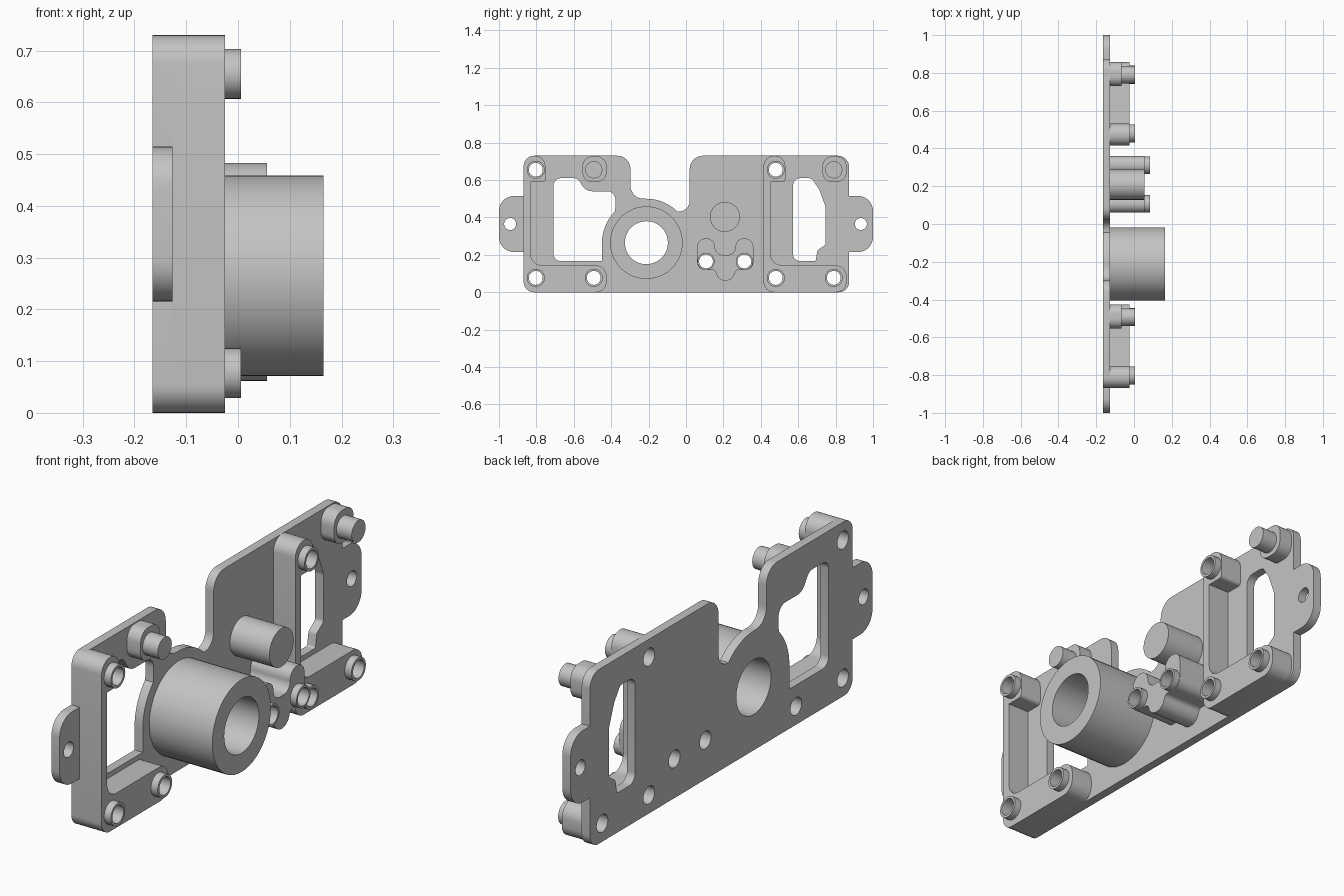
import bpy, bmesh, math
from mathutils import Vector, Matrix

cube = bpy.data.objects.get("Cube")
if cube:
    bpy.data.objects.remove(cube, do_unlink=True)

GREY = (0.55, 0.55, 0.55, 1)
metal = bpy.data.materials.new("plain grey")
metal.use_nodes = True
metal.diffuse_color = GREY
metal.node_tree.nodes["Principled BSDF"].inputs["Base Color"].default_value = GREY

# Depths along x
BACK, PLATE, PAD, RAIL, PIN, BLOCK, PEG, TUBE = -0.165, -0.127, -0.065, -0.025, 0.006, 0.056, 0.085, 0.165


def arc(c, r, a0, a1, n=16):
    """Points on an arc, angles in degrees."""
    angles = [math.radians(a0 + (a1 - a0) * i / n) for i in range(n + 1)]
    return [(c[0] + r * math.cos(a), c[1] + r * math.sin(a), 0) for a in angles]


def circle(c, r):
    return arc(c, r, 0, 360, 48)[:-1]


def fillet(corners, steps=8):
    """Round each (y, z, radius) corner of a closed outline."""
    out = []
    for i, (y, z, r) in enumerate(corners):
        p = Vector((y, z))
        if r == 0:
            out.append(p)
            continue
        a = (Vector(corners[i - 1][:2]) - p).normalized()
        b = (Vector(corners[(i + 1) % len(corners)][:2]) - p).normalized()
        half = a.angle(b) / 2
        centre = p + (a + b).normalized() * (r / math.sin(half))
        start = p + a * (r / math.tan(half)) - centre
        end = p + b * (r / math.tan(half)) - centre
        sweep = start.angle_signed(end)
        for k in range(steps + 1):
            t = -sweep * k / steps
            out.append(centre + Matrix.Rotation(t, 2) @ start)
    return out


def extrude(name, x0, x1, outline, holes=(), dy=0):
    """Solid from a filled outline with holes, extruded along x."""
    curve = bpy.data.curves.new(name, "CURVE")
    curve.dimensions = "2D"
    curve.fill_mode = "BOTH"
    curve.extrude = (x1 - x0) / 2
    for loop in [outline, *holes]:
        pts = fillet(loop)
        spline = curve.splines.new("POLY")
        spline.points.add(len(pts) - 1)
        for sp, p in zip(spline.points, pts):
            sp.co = (p[0], p[1], 0, 1)
        spline.use_cyclic_u = True
    temp = bpy.data.objects.new(name + " outline", curve)
    bpy.context.collection.objects.link(temp)
    graph = bpy.context.evaluated_depsgraph_get()
    mesh = bpy.data.meshes.new_from_object(temp.evaluated_get(graph))
    bpy.data.objects.remove(temp, do_unlink=True)
    bm = bmesh.new()
    bm.from_mesh(mesh)
    bmesh.ops.remove_doubles(bm, verts=bm.verts, dist=0.0001)
    for v in bm.verts:
        v.co = (v.co.z + (x0 + x1) / 2, v.co.x + dy, v.co.y)
    bmesh.ops.recalc_face_normals(bm, faces=bm.faces)
    bm.to_mesh(mesh)
    bm.free()
    mesh.materials.clear()
    mesh.materials.append(metal)
    obj = bpy.data.objects.new(name, mesh)
    bpy.context.collection.objects.link(obj)
    bpy.ops.object.select_all(action="DESELECT")
    obj.select_set(True)
    bpy.context.view_layer.objects.active = obj
    bpy.ops.object.shade_smooth_by_angle(angle=math.radians(30))
    return obj


HUB = (-0.212, 0.265)
SHIFT = 1.283          # the second rail repeats the first
HOLE, RING = 0.037, 0.048
rail_pins = [(-0.803, 0.655), (-0.803, 0.077), (-0.493, 0.077)]
block_pins = [(0.107, 0.165), (0.312, 0.165)]
ears = [(-0.94, 0.365), (0.935, 0.365)]

# Base plate with ears, notch, two windows and through holes
plate = [
    (-0.868, 0, 0.055), (0.872, 0, 0.055), (0.872, 0.215, 0), (1, 0.215, 0.08),
    (1, 0.515, 0.08), (0.872, 0.515, 0), (0.872, 0.73, 0.06), (0.02, 0.73, 0.07),
    (0.02, 0.431, 0.06), *arc(HUB, 0.235, 45, 90), (-0.297, 0.5, 0.07),
    (-0.297, 0.73, 0.07), (-0.868, 0.73, 0.055), (-0.868, 0.515, 0),
    (-1, 0.515, 0.08), (-1, 0.215, 0.08), (-0.868, 0.215, 0)]
large_window = [
    (-0.709, 0.166, 0.04), (-0.449, 0.166, 0), *arc(HUB, 0.237, 180, 135),
    (-0.377, 0.46, 0), (-0.377, 0.54, 0.045), (-0.535, 0.54, 0.06),
    (-0.58, 0.61, 0.04), (-0.709, 0.61, 0.04)]
small_window = [
    (0.572, 0.166, 0.04), (0.693, 0.166, 0.01), (0.703, 0.225, 0.02),
    (0.747, 0.255, 0.02), (0.747, 0.455, 0.04), (0.712, 0.55, 0.04),
    (0.672, 0.61, 0.03), (0.572, 0.61, 0.04)]
through = [circle(c, HOLE) for c in rail_pins + block_pins]
through += [circle((y + SHIFT, z), HOLE) for y, z in rail_pins]
through += [circle(c, 0.032) for c in ears] + [circle(HUB, 0.115)]
extrude("base_plate", BACK, PLATE, plate, [large_window, small_window, *through])

# Main tube
extrude("main_tube", PLATE, TUBE, circle(HUB, 0.194), [circle(HUB, 0.115)])

# L-shaped rails with hollow pins, and solid pins on pads
rail = [
    (-0.868, 0, 0.055), (-0.425, 0, 0.055), (-0.425, 0.145, 0.06),
    (-0.831, 0.145, 0.06), (-0.831, 0.59, 0), (-0.752, 0.59, 0.015),
    (-0.752, 0.73, 0.055), (-0.868, 0.73, 0.055)]
pad = [(-0.553, 0.59, 0.05), (-0.425, 0.59, 0.05), (-0.425, 0.726, 0.05), (-0.553, 0.726, 0.05)]
for side, dy in (("right", 0), ("left", SHIFT)):
    extrude(side + "_rail", PLATE, RAIL, rail, [circle(c, HOLE) for c in rail_pins], dy)
    for i, c in enumerate(rail_pins):
        extrude(f"{side}_hollow_pin_{i + 1}", RAIL, PIN, circle(c, RING), [circle(c, HOLE)], dy)
    extrude(side + "_pad", PLATE, PAD, pad, dy=dy)
    extrude(side + "_solid_pin", PAD, PIN, circle((-0.493, 0.655), 0.046), dy=dy)

# Forked block with two hollow pegs
block = [
    (0.06, 0.12, 0.04), (0.16, 0.12, 0.02), (0.16, 0.062, 0.05), (0.262, 0.062, 0.05),
    (0.262, 0.12, 0.02), (0.36, 0.12, 0.04), (0.36, 0.288, 0.045), (0.265, 0.288, 0.045),
    (0.265, 0.2, 0.04), (0.155, 0.2, 0.04), (0.155, 0.288, 0.045), (0.06, 0.288, 0.045)]
extrude("forked_block", PLATE, BLOCK, block, [circle(c, HOLE) for c in block_pins])
for i, c in enumerate(block_pins):
    extrude(f"block_peg_{i + 1}", BLOCK, PEG, circle(c, 0.046), [circle(c, HOLE)])

# Solid round boss
extrude("round_boss", PLATE, BLOCK, circle((0.208, 0.403), 0.08))
